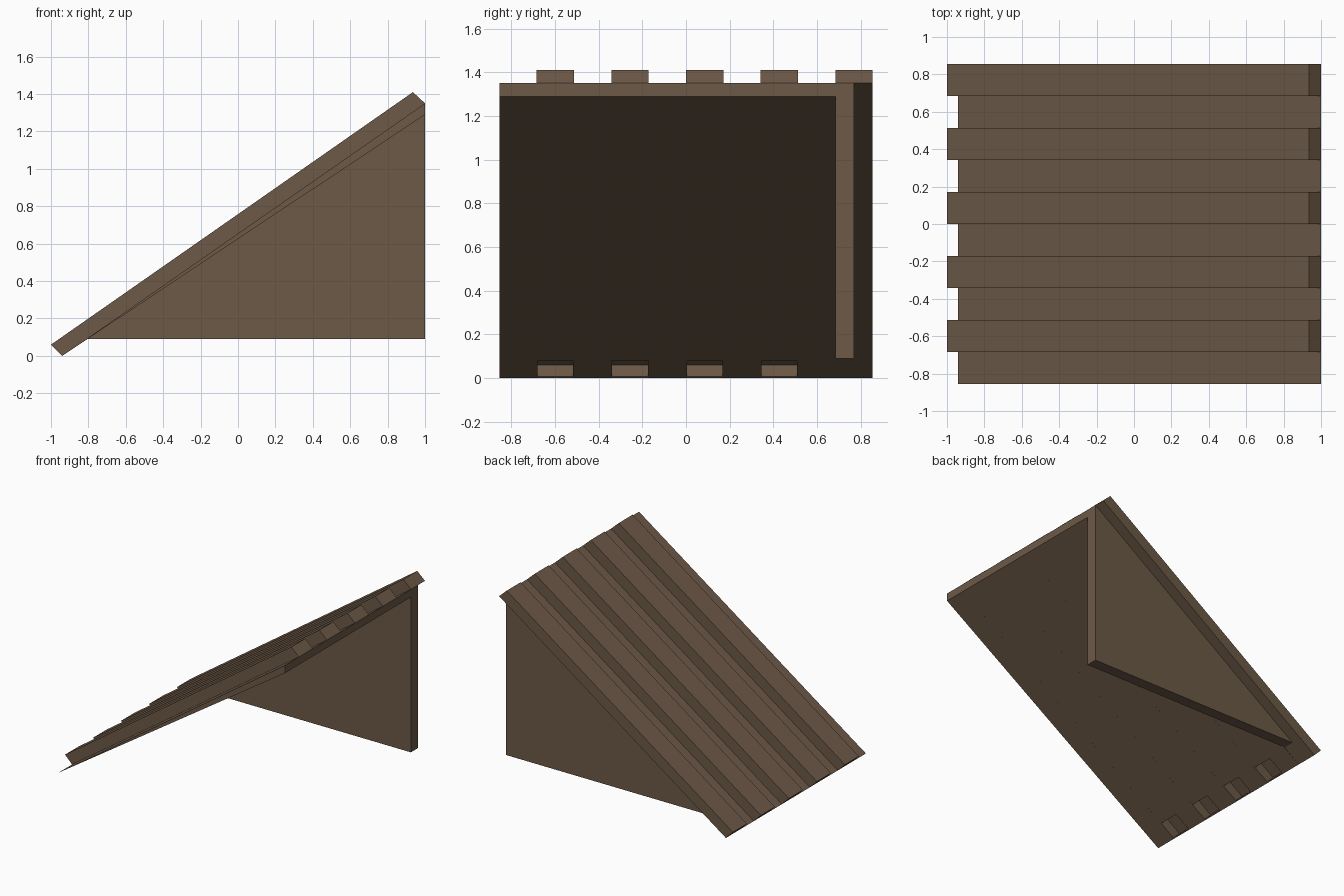
import bpy
import bmesh

cube = bpy.data.objects.get("Cube")
if cube:
    bpy.data.objects.remove(cube, do_unlink=True)

# Weathered wood colour
wood = bpy.data.materials.new("brown_wood")
wood.use_nodes = True
COLOUR = (0.15, 0.10, 0.063, 1)
wood.diffuse_color = COLOUR
wood.node_tree.nodes["Principled BSDF"].inputs["Base Color"].default_value = COLOUR


def prisms(name, parts):
    """Extrude each (x, z) profile between two y positions into one object."""
    bm = bmesh.new()
    for profile, y0, y1 in parts:
        face = bm.faces.new([bm.verts.new((x, y0, z)) for x, z in profile])
        out = bmesh.ops.extrude_face_region(bm, geom=[face])
        moved = [g for g in out["geom"] if isinstance(g, bmesh.types.BMVert)]
        bmesh.ops.translate(bm, verts=moved, vec=(0, y1 - y0, 0))
    bmesh.ops.recalc_face_normals(bm, faces=bm.faces)
    mesh = bpy.data.meshes.new(name)
    bm.to_mesh(mesh)
    bm.free()
    mesh.materials.append(wood)
    obj = bpy.data.objects.new(name, mesh)
    bpy.context.collection.objects.link(obj)
    return obj


FOOT, HEAD = (-0.94, 0), (1, 1.35)
EAVE, RIDGE = (-1, 0.06), (0.935, 1.41)
HEAD_UNDER, NOTCH = (1, 1.29), (-0.82, 0.08)
WIDTH, CHEEK = 0.171, 0.004

low_board = [FOOT, HEAD, HEAD_UNDER]
cheek = [FOOT, EAVE, RIDGE, HEAD, HEAD_UNDER]
# Raised board with an open notch under its lower end
hollow = [FOOT, EAVE, RIDGE, HEAD, HEAD_UNDER, NOTCH,
          (-0.82, 0.178), (-0.988, 0.06), (-0.935, 0.007)]
solid = [FOOT, EAVE, RIDGE, HEAD]

# Alternating low and raised roof boards
for k in range(10):
    y0 = -0.855 + k * WIDTH
    y1 = y0 + WIDTH
    if k % 2 == 0:
        prisms(f"low_board_{k // 2 + 1}", [(low_board, y0, y1)])
    elif k < 9:
        prisms(f"raised_board_{k // 2 + 1}", [
            (cheek, y0, y0 + CHEEK),
            (hollow, y0 + CHEEK, y1 - CHEEK),
            (cheek, y1 - CHEEK, y1)])
    else:
        prisms("edge_board", [(solid, y0, y1)])

# Triangular gable wall under the edge board
prisms("gable_wall", [([(-0.82, 0.09), (1, 0.09), HEAD], 0.684, 0.77)])
